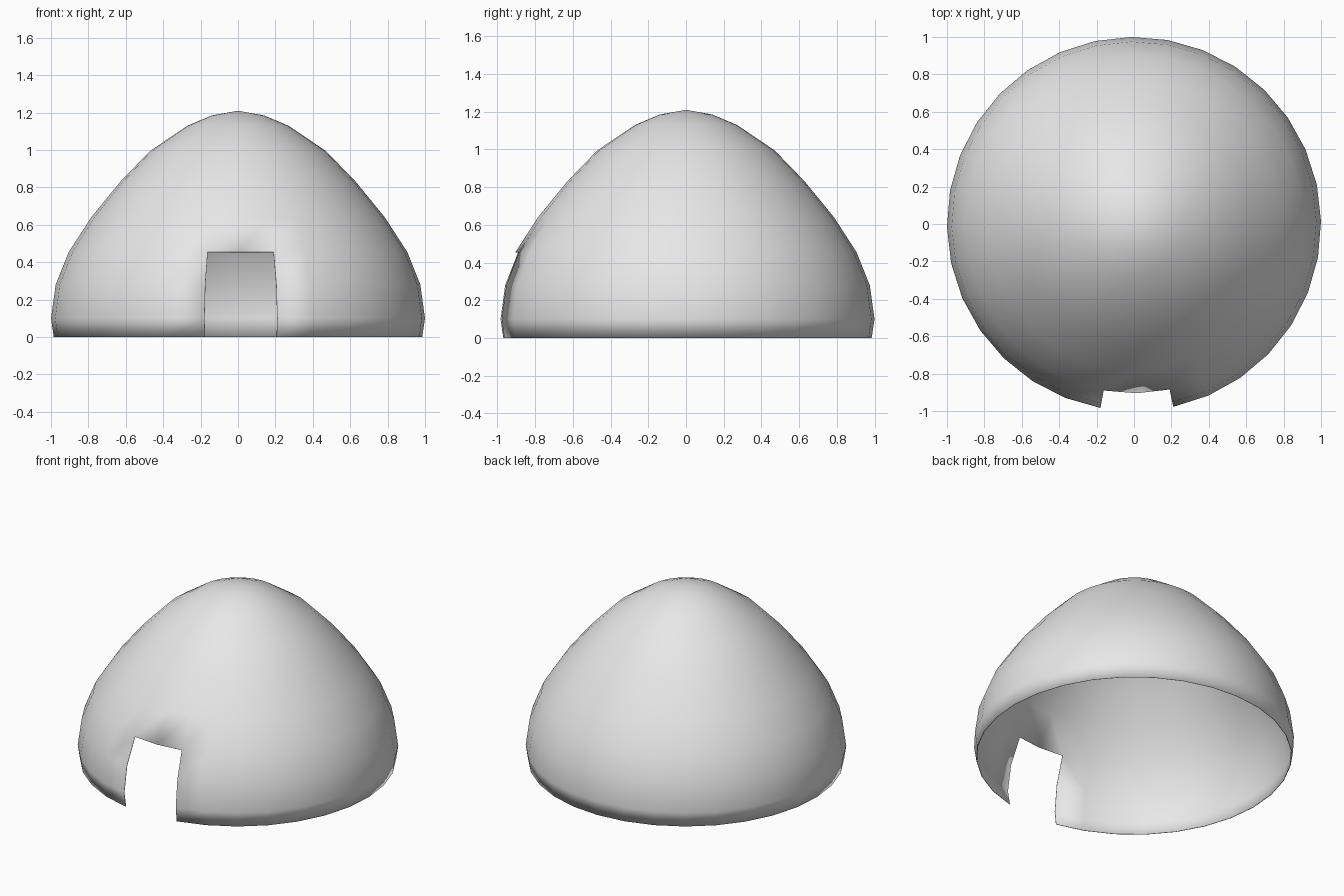
import bpy
import bmesh
from math import sin, cos, tau, radians

cube = bpy.data.objects.get("Cube")
if cube:
    bpy.data.objects.remove(cube, do_unlink=True)

SEGMENTS = 32
TURN = radians(0.9)
DOOR_RINGS = 3
# Radius and height of each ring, from the ground to the crown
PROFILE = [(0.985, 0), (1, 0.1), (0.975, 0.28), (0.905, 0.455), (0.785, 0.64),
           (0.63, 0.83), (0.47, 0.995), (0.27, 1.13), (0.14, 1.185)]
APEX = 1.21

# Wall colour
grey = bpy.data.materials.new("light grey")
grey.use_nodes = True
color = (0.8, 0.8, 0.8, 1)
grey.diffuse_color = color
grey.node_tree.nodes["Principled BSDF"].inputs["Base Color"].default_value = color

# Dome wall, starting at the middle of the doorway
bm = bmesh.new()
rings = []
for radius, z in PROFILE:
    ring = []
    for i in range(SEGMENTS):
        a = tau * i / SEGMENTS + TURN
        ring.append(bm.verts.new((radius * sin(a), -radius * cos(a), z)))
    rings.append(ring)
top = bm.verts.new((0, 0, APEX))

for row, (low, high) in enumerate(zip(rings, rings[1:])):
    for i in range(SEGMENTS):
        # Leave the doorway open, two panels wide
        if row < DOOR_RINGS and i in (0, SEGMENTS - 1):
            continue
        j = (i + 1) % SEGMENTS
        bm.faces.new((low[i], low[j], high[j], high[i]))
for i in range(SEGMENTS):
    bm.faces.new((rings[-1][i], rings[-1][(i + 1) % SEGMENTS], top))

# Drop the unused points inside the doorway
bmesh.ops.delete(bm, geom=[v for v in bm.verts if not v.link_faces], context='VERTS')
for face in bm.faces:
    face.smooth = True

mesh = bpy.data.meshes.new("dome_shell")
bm.to_mesh(mesh)
bm.free()
mesh.materials.append(grey)
dome = bpy.data.objects.new("dome_shell", mesh)
bpy.context.collection.objects.link(dome)

# Thin wall with softly rounded rims
shell = dome.modifiers.new("thin_wall", 'SOLIDIFY')
shell.thickness = 0.004
shell.offset = -1
